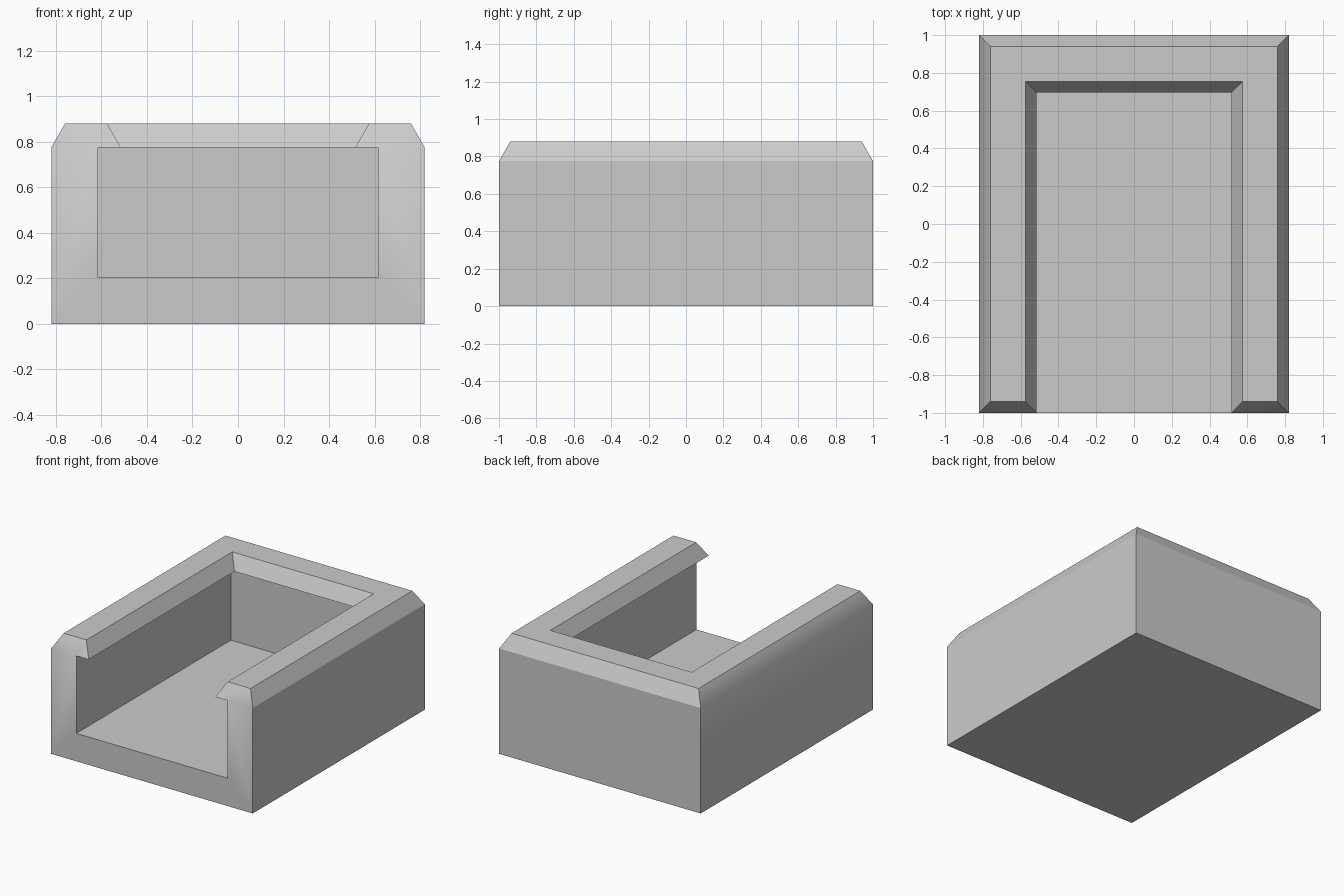
import bpy
import bmesh
import math

if "Cube" in bpy.data.objects:
    bpy.data.objects.remove(bpy.data.objects["Cube"], do_unlink=True)

# Main dimensions
HX, HY = 0.82, 1.0            # outer half sizes
FLOOR, LIP, TOP = 0.205, 0.775, 0.88
BEVEL = 0.06                  # horizontal run of the rim slopes
CAV_X, CAV_Y = 0.615, 0.795   # cavity half width and back wall
LIP_X, LIP_Y = 0.515, 0.695   # opening at the underside of the rim

grey = bpy.data.materials.new("plain grey")
grey.use_nodes = True
grey.diffuse_color = (0.6, 0.6, 0.6, 1)
grey.node_tree.nodes["Principled BSDF"].inputs["Base Color"].default_value = (0.6, 0.6, 0.6, 1)

bm = bmesh.new()
cache = {}


def vert(p):
    """Reuse the vertex at a position so that the parts are welded."""
    key = tuple(round(c, 4) for c in p)
    if key not in cache:
        cache[key] = bm.verts.new(key)
    return cache[key]


def face(points, smooth=False):
    f = bm.faces.new([vert(p) for p in points])
    f.smooth = smooth
    return f


def u_path(x, back, front, z):
    """Open U running from the left front round the back to the right front."""
    return [(x, front, z), (x, back, z), (-x, back, z), (-x, front, z)]


def strip(a, b, smooth_index=None):
    """Quads between two matching open paths."""
    for i in range(len(a) - 1):
        face([a[i], a[i + 1], b[i + 1], b[i]], i == smooth_index)


base = u_path(HX, HY, -HY, 0)
wall_top = u_path(HX, HY, -HY, LIP)
rim_out = u_path(HX - BEVEL, HY - BEVEL, BEVEL - HY, TOP)
rim_in = u_path(LIP_X + BEVEL, LIP_Y + BEVEL, BEVEL - HY, TOP)
lip_in = u_path(LIP_X, LIP_Y, -HY, LIP)
cav_top = u_path(CAV_X, CAV_Y, -HY, LIP)
cav_floor = u_path(CAV_X, CAV_Y, -HY, FLOOR)

# Outer walls, sloped rim, overhanging lip and cavity walls
paths = [base, wall_top, rim_out, rim_in, lip_in, cav_top, cav_floor]
for n, (a, b) in enumerate(zip(paths, paths[1:])):
    strip(a, b, 2 if n < 2 else None)

# Underside and cavity floor
face(base)
face(cav_floor)

# Front face and the sloped front ends of the rails
face([base[0], wall_top[0], cav_top[0], cav_floor[0],
      cav_floor[3], cav_top[3], wall_top[3], base[3]], True)
for i in (0, 3):
    face([wall_top[i], cav_top[i], lip_in[i], rim_in[i], rim_out[i]], True)

bmesh.ops.recalc_face_normals(bm, faces=bm.faces)

# Keep all but the shallow rim edges sharp
for e in bm.edges:
    e.smooth = e.calc_face_angle(math.pi) < math.radians(35)

mesh = bpy.data.meshes.new("open_front_tray")
bm.to_mesh(mesh)
bm.free()
mesh.materials.append(grey)
tray = bpy.data.objects.new("open_front_tray", mesh)
bpy.context.collection.objects.link(tray)
